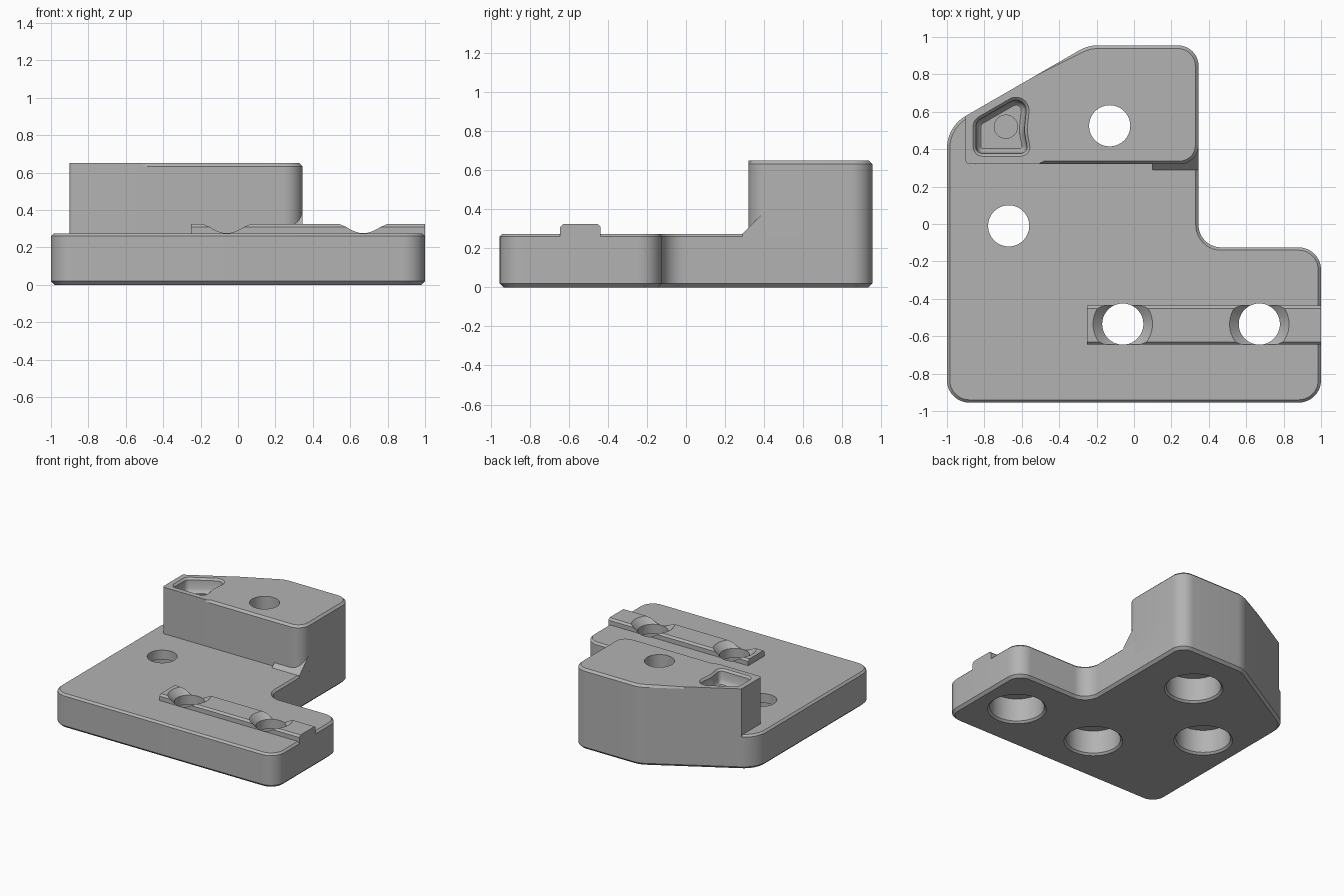
import bpy, bmesh, math
from mathutils import Vector, Matrix

default = bpy.data.objects.get("Cube")
if default:
    bpy.data.objects.remove(default, do_unlink=True)

grey = bpy.data.materials.new("machined_grey")
grey.use_nodes = True
COLOUR = (0.45, 0.45, 0.45, 1)
grey.diffuse_color = COLOUR
grey.node_tree.nodes["Principled BSDF"].inputs["Base Color"].default_value = COLOUR


def rounded(corners, steps=10):
    """Counter-clockwise outline from (x, y, radius) corners."""
    out = []
    for i, (x, y, r) in enumerate(corners):
        p = Vector((x, y))
        if r == 0:
            out.append(p)
            continue
        a = (Vector(corners[i - 1][:2]) - p).normalized()
        b = (Vector(corners[(i + 1) % len(corners)][:2]) - p).normalized()
        turn = math.atan2(-a.x * b.y + a.y * b.x, -a.dot(b))
        centre = p + (a + b).normalized() * r / math.cos(turn / 2)
        spoke = p + a * r * math.tan(abs(turn) / 2) - centre
        for k in range(steps + 1):
            out.append(centre + Matrix.Rotation(turn * k / steps, 2) @ spoke)
    return out


def circle(x, y, r, n=64):
    return [Vector((x + r * math.cos(k * math.tau / n), y + r * math.sin(k * math.tau / n)))
            for k in range(n)]


def inset(pts, amount, keep):
    """Move the outline inwards, except at points the keep rule holds."""
    out = []
    for i, p in enumerate(pts):
        d1 = (p - pts[i - 1]).normalized()
        d2 = (pts[(i + 1) % len(pts)] - p).normalized()
        n1, n2 = Vector((-d1.y, d1.x)), Vector((-d2.y, d2.x))
        out.append(p if keep(p) else p + (n1 + n2) * amount / (1 + n1.dot(n2)))
    return out


def solid(name, pts, levels, keep=lambda p: False, along_x=False):
    """Stack the outline at (height, inset) levels; optionally run along x."""
    bm = bmesh.new()
    rings = []
    for h, amount in levels:
        ring = inset(pts, amount, keep)
        rings.append([bm.verts.new((h, p.x, p.y) if along_x else (p.x, p.y, h)) for p in ring])
    n = len(pts)
    for low, high in zip(rings, rings[1:]):
        for i in range(n):
            j = (i + 1) % n
            bm.faces.new((low[i], low[j], high[j], high[i]))
    bm.faces.new(rings[0][::-1])
    bm.faces.new(rings[-1])
    mesh = bpy.data.meshes.new(name)
    bm.to_mesh(mesh)
    bm.free()
    mesh.materials.append(grey)
    obj = bpy.data.objects.new(name, mesh)
    bpy.context.collection.objects.link(obj)
    return obj


def activate(obj):
    bpy.ops.object.select_all(action='DESELECT')
    obj.select_set(True)
    bpy.context.view_layer.objects.active = obj


def cut(obj, cutter):
    mod = obj.modifiers.new("cut", 'BOOLEAN')
    mod.operation = 'DIFFERENCE'
    mod.solver = 'EXACT'
    mod.object = cutter
    activate(obj)
    bpy.ops.object.modifier_apply(modifier=mod.name)


TOP, HIGH = 0.275, 0.65
SLOPE = math.tan(math.radians(30))


def slant(x):
    return 0.52 + (x + 1) * SLOPE


BACK_X = -1 + (0.955 - 0.52) / SLOPE

# L-shaped plate with a slanted back corner and chamfered rims
base = solid("base_plate", rounded([
    (-1, -0.955, 0.12), (1, -0.955, 0.12), (1, -0.125, 0.12), (0.345, -0.125, 0.12),
    (0.345, 0.955, 0.11), (BACK_X, 0.955, 0.2), (-1, 0.52, 0.2)]),
    [(0, 0.02), (0.02, 0), (TOP - 0.015, 0), (TOP, 0.015)])

# Raised block; its top rim is only chamfered away from the pocket
block = solid("raised_block", rounded([
    (-0.9, 0.32, 0.02), (-0.51, 0.32, 0), (-0.48, 0.32, 0), (0.345, 0.32, 0.1),
    (0.345, 0.955, 0.11), (BACK_X, 0.955, 0.2), (-0.53, slant(-0.53), 0),
    (-0.56, slant(-0.56), 0), (-0.9, slant(-0.9), 0)]),
    [(0.15, 0), (HIGH - 0.017, 0), (HIGH, 0.017)], keep=lambda p: p.x < -0.5)

# Sloped foot of the block and the gusset under its rounded corner
skirt = solid("block_foot", rounded([
    (-0.93, 0.29, 0.02), (0.2, 0.29, 0), (0.2, 0.5, 0), (-0.93, 0.55, 0)]),
    [(0.24, 0), (TOP, 0), (TOP + 0.03, 0.03)])
gusset = solid("corner_gusset", rounded([
    (0.29, 0.24, 0), (0.41, 0.24, 0), (0.41, 0.395, 0), (0.29, TOP, 0)]),
    [(0.1, 0), (0.345, 0)], along_x=True)

# Locating rail with chamfered long edges
rail = solid("locating_rail", rounded([
    (-0.645, 0.24, 0), (-0.437, 0.24, 0), (-0.437, 0.31, 0), (-0.452, 0.325, 0),
    (-0.63, 0.325, 0), (-0.645, 0.31, 0)]),
    [(-0.25, 0), (1, 0)], along_x=True)

# Counterbored bolt holes, flared where they pass through the rail
parts = [base, block, skirt, gusset, rail]
helpers = []
R = 0.11
for x, y, targets in [(-0.67, -0.01, [base]), (-0.13, 0.525, [base, block, skirt]),
                      (-0.06, -0.535, [base, rail]), (0.67, -0.535, [base, rail])]:
    levels = [(-0.01, -0.115), (0.015, -0.09), (0.2, -0.09), (0.2, 0), (0.276, 0)]
    levels.append((0.346, -0.07) if rail in targets else (0.8, 0))
    drill = solid("bolt_hole_cutter", circle(x, y, R), levels)
    helpers.append(drill)
    for part in targets:
        cut(part, drill)

# Shaped pocket in the block top, with a small round recess in its floor
pocket = solid("pocket_cutter", rounded([
    (-0.86, 0.362, 0.05), (-0.547, 0.362, 0.05), (-0.572, 0.5, 0.15),
    (-0.547, 0.737, 0.07), (-0.86, 0.556, 0.06)]),
    [(0.54, 0.042), (0.55, 0.03), (0.57, 0.02), (HIGH - 0.015, 0.015), (HIGH + 0.01, -0.01)])
recess = solid("recess_cutter", circle(-0.685, 0.52, 0.062), [(0.5, 0), (0.56, 0)])
for tool in (pocket, recess):
    cut(block, tool)
    helpers.append(tool)

for tool in helpers:
    bpy.data.objects.remove(tool, do_unlink=True)
for part in parts:
    activate(part)
    bpy.ops.object.shade_smooth_by_angle(angle=math.radians(25))
